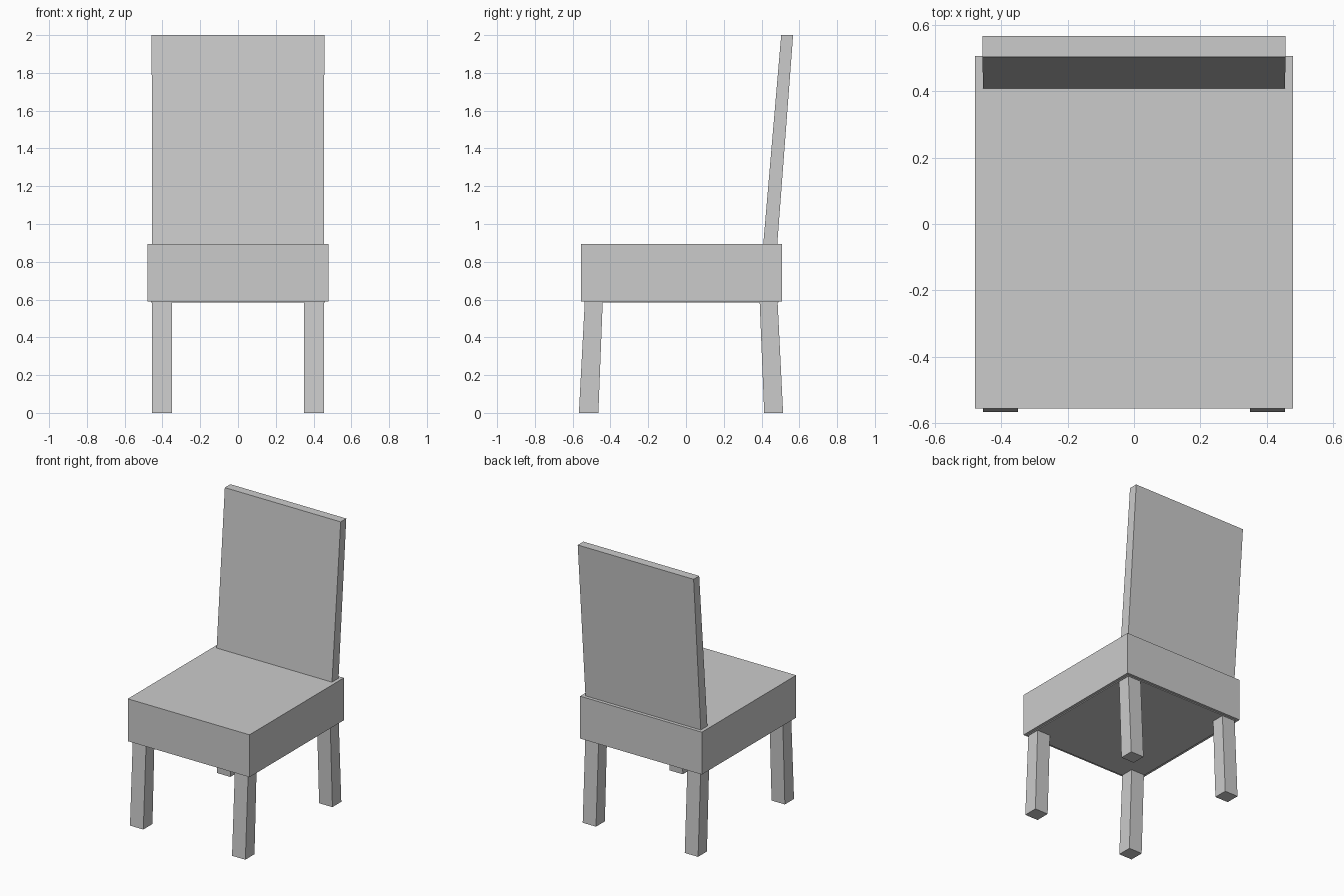
import bpy, bmesh

if "Cube" in bpy.data.objects:
    bpy.data.objects.remove(bpy.data.objects["Cube"])


def slab(name, bottom, top):
    """Hexahedron between two level rectangles (x0, x1, y0, y1, z)."""
    bm = bmesh.new()
    rings = []
    for x0, x1, y0, y1, z in (bottom, top):
        rings.append([bm.verts.new((x, y, z)) for x, y in
                      ((x0, y0), (x1, y0), (x1, y1), (x0, y1))])
    low, high = rings
    bm.faces.new(low[::-1])
    bm.faces.new(high)
    for i in range(4):
        j = (i + 1) % 4
        bm.faces.new((low[i], low[j], high[j], high[i]))
    mesh = bpy.data.meshes.new(name)
    bm.to_mesh(mesh)
    bm.free()
    obj = bpy.data.objects.new(name, mesh)
    bpy.context.collection.objects.link(obj)
    return obj


# Thick seat with a thin inset base underneath
slab("seat", (-0.48, 0.48, -0.556, 0.507, 0.591), (-0.48, 0.48, -0.556, 0.507, 0.893))
slab("seat_base", (-0.46, 0.46, -0.538, 0.489, 0.585), (-0.46, 0.46, -0.538, 0.489, 0.591))

# Backrest leaning backwards
slab("backrest", (-0.455, 0.455, 0.409, 0.483, 0.893), (-0.457, 0.457, 0.504, 0.567, 2.0))

# Splayed legs, mirrored across x = 0
legs = {
    "front_legs": ((-0.567, -0.464), (-0.536, -0.441)),
    "back_legs": ((0.414, 0.514), (0.390, 0.485)),
}
for name, (foot, head) in legs.items():
    leg = slab(name, (0.35, 0.455, *foot, 0.0), (0.35, 0.455, *head, 0.586))
    leg.modifiers.new("Mirror", 'MIRROR').use_axis[0] = True
